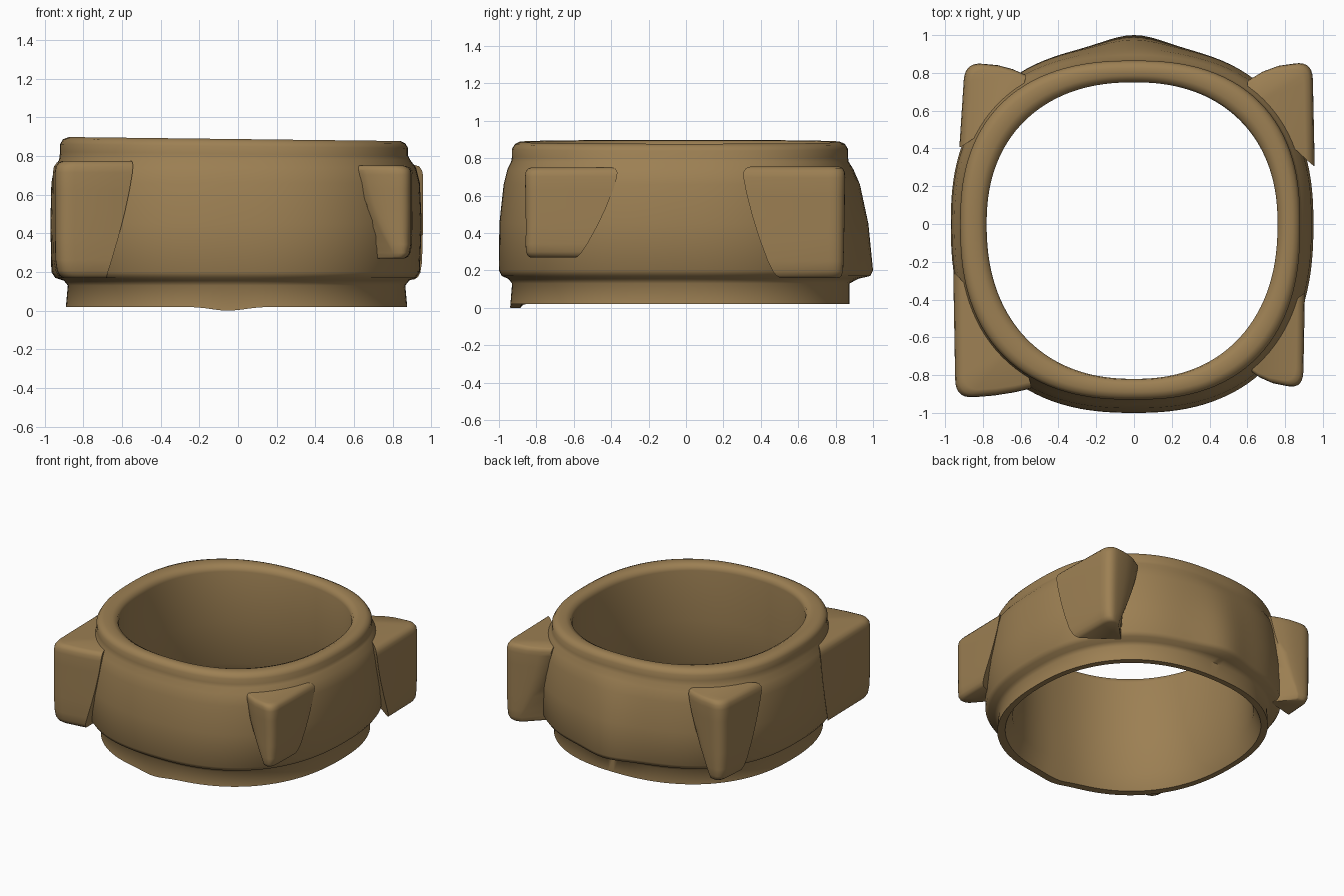
import bpy, bmesh, math
from mathutils import Vector

if "Cube" in bpy.data.objects:
    bpy.data.objects.remove(bpy.data.objects["Cube"])

bronze = bpy.data.materials.new("worn bronze brown")
bronze.diffuse_color = (0.335, 0.215, 0.087, 1)
bronze.use_nodes = True
bronze.node_tree.nodes["Principled BSDF"].inputs["Base Color"].default_value = bronze.diffuse_color


def finish(name, bm, angle=60):
    bmesh.ops.recalc_face_normals(bm, faces=bm.faces)
    me = bpy.data.meshes.new(name)
    bm.to_mesh(me)
    bm.free()
    me.materials.append(bronze)
    ob = bpy.data.objects.new(name, me)
    bpy.context.collection.objects.link(ob)
    bpy.ops.object.select_all(action='DESELECT')
    ob.select_set(True)
    bpy.context.view_layer.objects.active = ob
    bpy.ops.object.shade_smooth_by_angle(angle=math.radians(angle))


def skin(bm, a, b):
    for i in range(len(a)):
        j = (i + 1) % len(a)
        bm.faces.new((a[i], a[j], b[j], b[i]))


# ring body: squarish loops (z, left, right, front, back, squareness, back ridge)
LOOPS = [
    (0.02, .89, .875, .94, .875, 2.3, 0),
    (0.13, .88, .865, .93, .875, 2.32, 0),
    (0.155, .90, .885, .95, .89, 2.36, .03),
    (0.17, .945, .92, .985, .925, 2.4, .06),
    (0.20, .965, .94, 1.0, .94, 2.42, .06),
    (0.45, .97, .95, .998, .935, 2.42, .04),
    (0.66, .965, .94, .975, .91, 2.42, .02),
    (0.74, .95, .92, .955, .89, 2.42, .005),
    (0.78, .925, .89, .935, .87, 2.42, 0),
    (0.81, .92, .88, .93, .865, 2.42, 0),
    (0.85, .92, .88, .93, .865, 2.42, 0),
    (0.875, .905, .865, .915, .85, 2.42, 0),
    (0.887, .875, .84, .89, .825, 2.4, 0),
    (0.885, .82, .80, .85, .785, 2.32, 0),
    (0.87, .79, .77, .825, .76, 2.25, 0),
    (0.84, .78, .76, .82, .75, 2.25, 0),
    (0.45, .79, .77, .825, .765, 2.25, 0),
    (0.13, .80, .785, .835, .785, 2.25, 0),
    (0.02, .85, .835, .885, .835, 2.25, 0),
]
N = 128


def loop_points(z, left, right, front, back, n, ridge):
    pts = []
    for i in range(N):
        a = 2 * math.pi * i / N
        c, s = math.cos(a), math.sin(a)
        r = (abs(c) ** n + abs(s) ** n) ** (-1 / n)
        x = c * r * (right if c > 0 else left)
        y = s * r * (back if s > 0 else front)
        if s > 0:
            y += ridge * math.exp(-(x / 0.2) ** 2)
        zz = z
        if z > 0.8:
            zz -= 0.012 * x
        if z < 0.1 and s < 0:
            zz -= 0.02 * math.exp(-((x + 0.05) / 0.12) ** 2)
        pts.append((x, y, zz))
    return pts


bm = bmesh.new()
rings = [[bm.verts.new(p) for p in loop_points(*l)] for l in LOOPS]
for a, b in zip(rings, rings[1:] + rings[:1]):
    skin(bm, a, b)
finish("ring_body", bm)


# corner lugs: rounded wedges narrowing downwards to the outer corner
def lug(name, face_end, corner, side_end, z0, z1, shrink_face, shrink_side, swell):
    A, C, B = Vector(face_end), Vector(corner), Vector(side_end)
    D = Vector((math.copysign(0.61, C.x), math.copysign(0.62, C.y)))
    out = Vector((0, math.copysign(swell, C.y)))
    bm = bmesh.new()
    levels = []
    # (height share, inset share) from the top rim down to the bottom rim
    for t, inset in ((1, .14), (.985, .06), (.95, .015), (.9, 0), (.75, 0), (.55, 0),
                     (.35, 0), (.15, .01), (.06, .04), (.02, .09), (0, .16)):
        k = (1 - t) ** 1.4
        a = A.lerp(C, shrink_face * k)
        b = B.lerp(C, shrink_side * k)
        d = D.lerp(C, 0.2 * k)
        p = C + (a - C).normalized() * min(0.1, (a - C).length * 0.6)
        q = C + (b - C).normalized() * min(0.1, (b - C).length * 0.6)
        # swollen front or back face, then the rounded outer corner
        ring = [a, a.lerp(p, .3) + out * .8 * t, a.lerp(p, .65) + out * t]
        for i in range(8):
            u = i / 7
            ring.append(p * (1 - u) ** 2 + C * (2 * u * (1 - u)) + q * u * u
                        + out * t * .5 * (1 - u) ** 2)
        ring += [b, d]
        z = z0 + (z1 - z0) * t
        levels.append([bm.verts.new((*v.lerp(d, inset), z)) for v in ring])
    for a, b in zip(levels, levels[1:]):
        skin(bm, a, b)
    bm.faces.new(levels[0])
    bm.faces.new(levels[-1])
    finish(name, bm)


lug("lug_front_left", (-.54, -.87), (-.945, -.925), (-.957, -.25), .17, .775, .35, .15, .012)
lug("lug_front_right", (.60, -.77), (.895, -.88), (.905, -.36), .27, .75, .75, .4, .025)
lug("lug_back_right", (.60, .76), (.945, .865), (.957, .30), .16, .755, .7, .3, .03)
lug("lug_back_left", (-.57, .79), (-.895, .86), (-.925, .40), .16, .77, .7, .45, .02)
